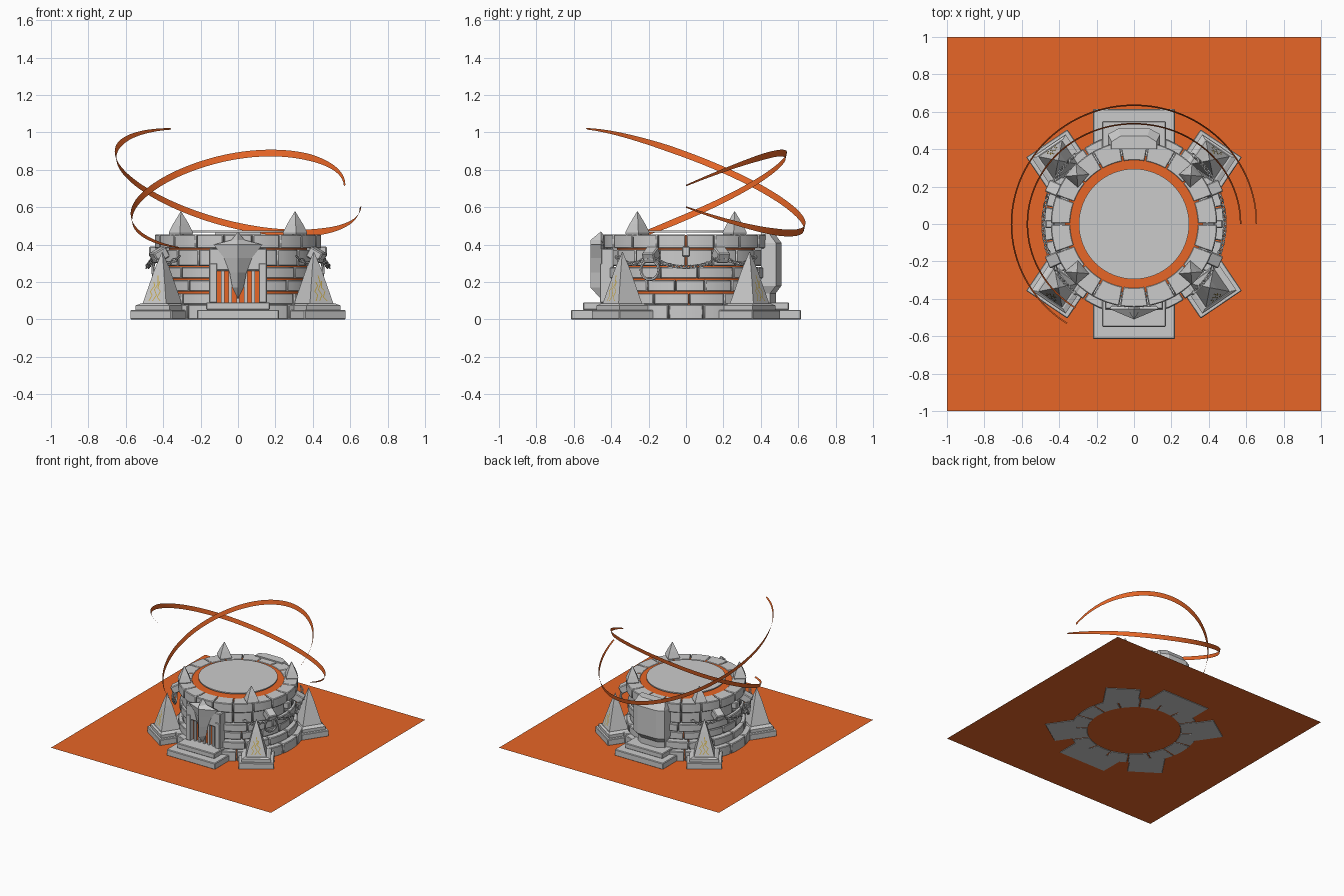
import bpy, bmesh, math
from math import sin, cos, pi, radians, atan2
from mathutils import Matrix, Vector

if "Cube" in bpy.data.objects:
    bpy.data.objects.remove(bpy.data.objects["Cube"])


def material(name, rgb):
    m = bpy.data.materials.new(name)
    m.use_nodes = True
    m.diffuse_color = (*rgb, 1)
    m.node_tree.nodes["Principled BSDF"].inputs["Base Color"].default_value = (*rgb, 1)
    return m


stone = material("grey stone", (0.6, 0.6, 0.6))
orange = material("glowing orange", (0.8, 0.133, 0.02))
gold = material("rune gold", (0.6, 0.42, 0.07))


def finish(name, bm, mat, bevel=0, smooth=False, closed=True):
    if closed:
        bmesh.ops.recalc_face_normals(bm, faces=bm.faces)
    me = bpy.data.meshes.new(name)
    bm.to_mesh(me)
    bm.free()
    me.materials.append(mat)
    ob = bpy.data.objects.new(name, me)
    bpy.context.collection.objects.link(ob)
    if bevel:
        mod = ob.modifiers.new("edge", "BEVEL")
        mod.width, mod.segments, mod.limit_method = bevel, 1, "ANGLE"
        mod.angle_limit = radians(40)
    if smooth:
        bpy.ops.object.select_all(action="DESELECT")
        ob.select_set(True)
        bpy.context.view_layer.objects.active = ob
        bpy.ops.object.shade_smooth_by_angle(angle=radians(30))
    return ob


def loft(bm, rings):
    """Skin a list of equal point rings and cap both ends."""
    rows = [[bm.verts.new(p) for p in r] for r in rings]
    n = len(rows[0])
    for a, b in zip(rows, rows[1:]):
        for i in range(n):
            j = (i + 1) % n
            bm.faces.new((a[i], a[j], b[j], b[i]))
    bm.faces.new(rows[0][::-1])
    bm.faces.new(rows[-1])


def stack(name, levels, place=Matrix(), mat=stone, bevel=0):
    """Rectangular sections (half x, half y, z) joined from bottom to top."""
    bm = bmesh.new()
    loft(bm, [[place @ Vector((sx * hx, sy * hy, z))
               for sx, sy in ((-1, -1), (1, -1), (1, 1), (-1, 1))]
              for hx, hy, z in levels])
    return finish(name, bm, mat, bevel)


def block_ring(name, r0, r1, z0, z1, count, start=0, end=2 * pi, gap=0.012):
    """Ring of curved stone blocks separated by narrow joints."""
    bm = bmesh.new()
    step = (end - start) / count
    for k in range(count):
        a0, a1 = start + k * step + gap / 2, start + (k + 1) * step - gap / 2
        rings = []
        for i in range(5):
            a = a0 + (a1 - a0) * i / 4
            rings.append([(r * cos(a), r * sin(a), z)
                          for r, z in ((r0, z0), (r1, z0), (r1, z1), (r0, z1))])
        loft(bm, rings)
    return finish(name, bm, stone, 0.005, True)


def disc(name, radius, z0, z1, mat):
    bm = bmesh.new()
    loft(bm, [[(radius * cos(a * pi / 32), radius * sin(a * pi / 32), z)
               for a in range(64)] for z in (z0, z1)])
    return finish(name, bm, mat, 0, True)


def at(x, y, z=0, turn=0):
    return Matrix.Translation((x, y, z)) @ Matrix.Rotation(turn, 4, "Z")


# Ground sheet, open where the base ring shows from underneath
bm = bmesh.new()
bmesh.ops.create_grid(bm, x_segments=1, y_segments=1, size=1,
                      matrix=Matrix.Translation((0, 0, 0.003)))
finish("ground_sheet", bm, orange, closed=False)

# Round stone wall in courses around a glowing core
disc("glowing_core", 0.37, 0.003, 0.452, orange)
disc("top_plate", 0.295, 0.466, 0.475, stone)
half = pi / 16
block_ring("base_course", 0.35, 0.485, 0, 0.08, 16, -half, 2 * pi - half)
door = radians(17)
span = (-pi / 2 + door, 1.5 * pi - door)
block_ring("lower_course", 0.36, 0.445, 0.08, 0.14, 13, *span)
block_ring("second_course", 0.36, 0.42, 0.15, 0.21, 15, *span)
block_ring("third_course", 0.36, 0.435, 0.22, 0.28, 12, *span)
block_ring("fourth_course", 0.36, 0.42, 0.285, 0.375, 18)
block_ring("rim_course", 0.34, 0.445, 0.38, 0.455, 18)

# Steps on the front and back
for label, s in (("front", -1), ("back", 1)):
    stack(label + "_lower_step", [(0.22, 0.1, 0), (0.22, 0.1, 0.052)],
          at(0, s * 0.515), bevel=0.005)
    stack(label + "_upper_step", [(0.17, 0.075, 0.05), (0.17, 0.075, 0.092)],
          at(0, s * 0.475), bevel=0.005)

# Front doorway: glowing recess, posts, bars and lintel
stack("door_recess", [(0.12, 0.02, 0.09), (0.12, 0.02, 0.28)], at(0, -0.4), orange)
for s in (-1, 1):
    stack("door_post", [(0.022, 0.035, 0.09), (0.022, 0.035, 0.3)],
          at(s * 0.133, -0.425), bevel=0.004)
for x in (-0.082, -0.042, 0, 0.042, 0.082):
    stack("door_bar", [(0.009, 0.009, 0.09), (0.009, 0.009, 0.28)], at(x, -0.435))
stack("door_lintel", [(0.155, 0.035, 0.26), (0.155, 0.035, 0.38)],
      at(0, -0.42), bevel=0.006)

# Pointed keystone with a raised centre ridge
outline = [(0, 0.47), (0.035, 0.425), (0.13, 0.4), (0.075, 0.33),
           (0.045, 0.25), (0.03, 0.17), (0, 0.11)]
bm = bmesh.new()
edge = [bm.verts.new((x, -0.455, z)) for x, z in outline]
ridge = [bm.verts.new((0, -0.51, z)) for x, z in outline[1:-1]]
bm.faces.new((edge[0], ridge[0], edge[1]))
for i in range(len(ridge) - 1):
    bm.faces.new((edge[i + 1], ridge[i], ridge[i + 1], edge[i + 2]))
bm.faces.new((edge[-2], ridge[-1], edge[-1]))
keystone = finish("keystone", bm, stone, closed=False)
keystone.modifiers.new("mirror", "MIRROR")
thick = keystone.modifiers.new("thickness", "SOLIDIFY")
thick.thickness = 0.02

# Back buttress, chamfered at every outer edge
bm = bmesh.new()
loft(bm, [[(-w, 0.4, z), (w, 0.4, z), (w, d - 0.03, z), (w * 0.6, d, z),
           (-w * 0.6, d, z), (-w, d - 0.03, z)]
          for w, d, z in ((0.12, 0.48, 0.09), (0.12, 0.48, 0.14), (0.14, 0.51, 0.18),
                          (0.14, 0.51, 0.41), (0.12, 0.47, 0.465))])
finish("back_buttress", bm, stone)

# Corner obelisks with gold zigzag marks, and spikes on the rim
marks = [[(-0.035, 0.1), (-0.02, 0.13), (-0.035, 0.15), (-0.012, 0.18), (-0.02, 0.2)],
         [(0.035, 0.1), (0.015, 0.12), (0.03, 0.15), (0.01, 0.17), (0.018, 0.205)],
         [(-0.012, 0.1), (0.008, 0.13), (-0.01, 0.16), (0.008, 0.19), (0, 0.235)]]
for sx in (-1, 1):
    for sy in (-1, 1):
        spot = at(sx * 0.405, sy * 0.34, 0, atan2(sy * 0.83, sx * 0.56))
        stack("obelisk_plinth", [(0.11, 0.133, 0), (0.11, 0.133, 0.05)], spot, bevel=0.004)
        stack("obelisk_foot", [(0.092, 0.11, 0.05), (0.092, 0.11, 0.075),
                               (0.08, 0.085, 0.085)], spot)
        stack("obelisk", [(0.077, 0.077, 0.08), (0.029, 0.029, 0.27),
                          (0.001, 0.001, 0.362)], spot)
        bm = bmesh.new()
        for line in marks:
            for (y0, z0), (y1, z1) in zip(line, line[1:]):
                quad = [(y0 - 0.003, z0), (y0 + 0.003, z0), (y1 + 0.003, z1), (y1 - 0.003, z1)]
                bm.faces.new([bm.verts.new(spot @ Vector(
                    (0.08 - 0.253 * (z - 0.08), y, z))) for y, z in quad])
        finish("obelisk_marks", bm, gold, closed=False)
        rim = at(sx * 0.305, sy * 0.26, 0, atan2(sy * 0.26, sx * 0.305))
        stack("rim_spike", [(0.04, 0.04, 0.44), (0.046, 0.046, 0.465),
                            (0.03, 0.03, 0.51), (0.001, 0.001, 0.578)], rim)


def add_torus(bm, place, major, minor, stretch=1, n=12, m=5):
    rows = [[bm.verts.new(place @ Vector((
        stretch * (major + minor * cos(2 * pi * j / m)) * cos(2 * pi * i / n),
        (major + minor * cos(2 * pi * j / m)) * sin(2 * pi * i / n),
        minor * sin(2 * pi * j / m)))) for j in range(m)] for i in range(n)]
    for i in range(n):
        for j in range(m):
            a, b, k = rows[i], rows[(i + 1) % n], (j + 1) % m
            bm.faces.new((a[j], b[j], b[k], a[k]))


# Chains, brackets and hanging rings on the left and right flanks
for label, base in (("left", 0), ("right", pi)):
    bm = bmesh.new()
    for lo, hi, count, sag in ((-50, -24, 9, 0.04), (-24, 24, 16, 0.06), (24, 50, 9, 0.04)):
        for i in range(count):
            t = (i + 0.5) / count
            a = base + radians(lo + (hi - lo) * t)
            z = 0.34 - sag * 4 * t * (1 - t)
            slope = Matrix.Rotation(-0.5 * (2 * t - 1), 4, "Y")
            link = at(0.485 * cos(a), 0.485 * sin(a), z, a + pi / 2) @ slope
            link = link @ Matrix.Rotation(pi / 4 + (i % 2) * pi / 2, 4, "X")
            add_torus(bm, link, 0.011, 0.004, 1.6, 10, 4)
    finish(label + "_chain", bm, stone)
    for deg in (-24, 24):
        a = base + radians(deg)
        tilt = at(0.46 * cos(a), 0.46 * sin(a), 0.345, a) @ Matrix.Rotation(0.5, 4, "Y")
        stack("chain_bracket", [(0.04, 0.035, -0.03), (0.04, 0.035, 0.03)], tilt, bevel=0.006)
    stack("wall_peg", [(0.025, 0.022, 0.335), (0.025, 0.022, 0.39)],
          at(0.45 * cos(base), 0, 0, base), bevel=0.006)
    bm = bmesh.new()
    a = base + radians(-24 if base == 0 else 24)
    hoop = at(0.475 * cos(a), 0.475 * sin(a), 0.265, a) @ Matrix.Rotation(pi / 2, 4, "Y")
    add_torus(bm, hoop, 0.052, 0.008, 1, 20, 6)
    finish(label + "_hanging_ring", bm, stone, 0, True)


def ribbon(name, radius, wobble, mid, swing, peak, sweep):
    """Thin band following a tilted circle, tapering at both ends."""
    bm = bmesh.new()
    steps, last = 72, None
    for i in range(steps + 1):
        t = i / steps
        a = radians(sweep) * t
        r = radius + wobble * cos(2 * a)
        z = mid + swing * cos(a - radians(peak))
        h = 0.004 + 0.014 * min(1, 5 * t, 5 * (1 - t))
        pair = [bm.verts.new(((r + s * 0.004) * cos(a), (r + s * 0.004) * sin(a), z + s * h))
                for s in (-1, 1)]
        if last:
            bm.faces.new((last[0], pair[0], pair[1], last[1]))
        last = pair
    finish(name, bm, orange, 0, True, closed=False)


# Two bands of energy circling above the wall
ribbon("outer_ribbon", 0.645, 0.01, 0.741, -0.279, 60, 236)
ribbon("inner_ribbon", 0.553, 0.017, 0.632, 0.258, 71, 235)
